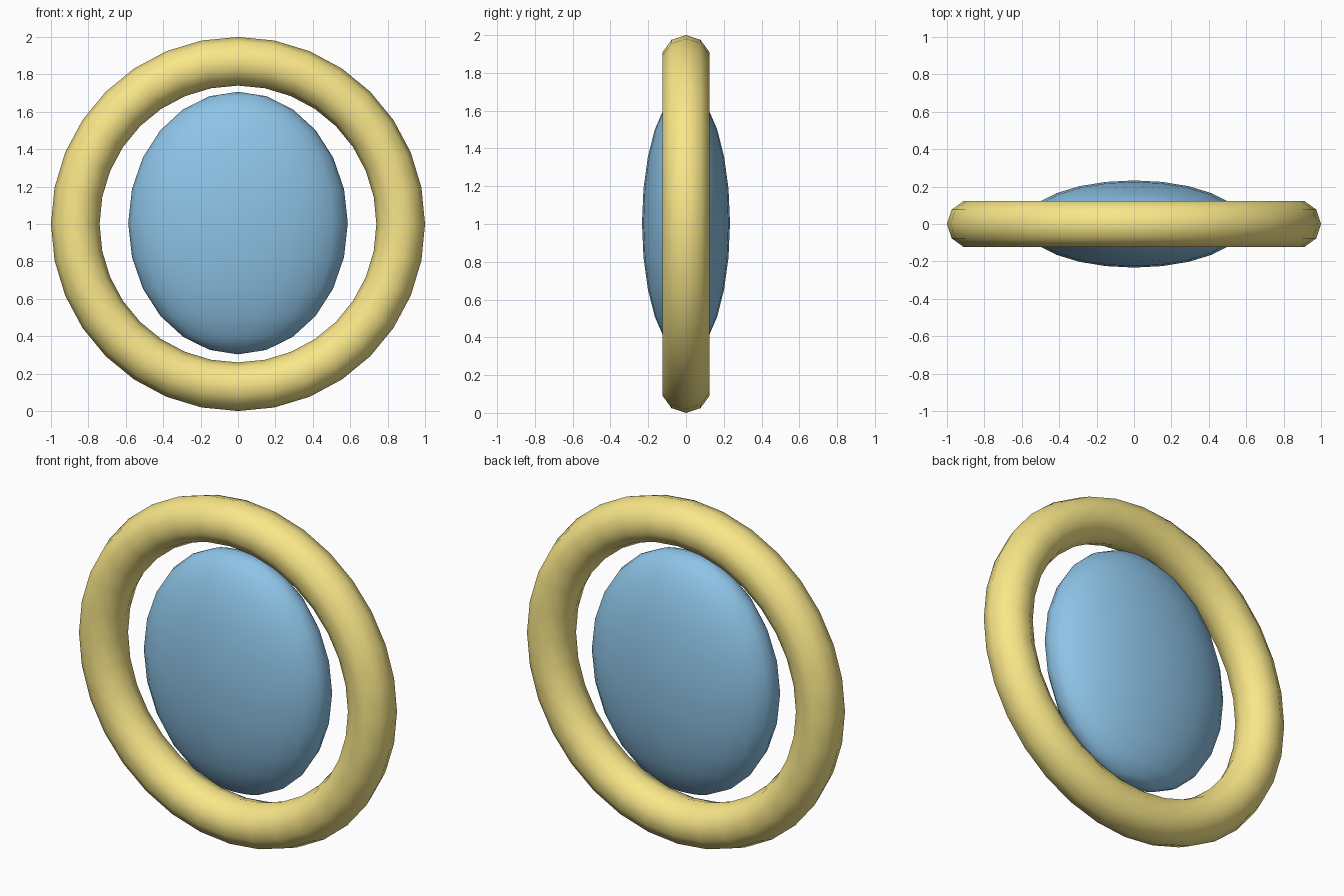
import bpy
import math

if "Cube" in bpy.data.objects:
    bpy.data.objects.remove(bpy.data.objects["Cube"])


def finish(obj, name, color):
    # name, smooth and colour a part
    obj.name = name
    bpy.ops.object.transform_apply(location=False, rotation=True, scale=True)
    bpy.ops.object.shade_smooth()
    mat = bpy.data.materials.new(name + "_colour")
    mat.diffuse_color = (*color, 1.0)
    mat.use_nodes = True
    mat.node_tree.nodes["Principled BSDF"].inputs["Base Color"].default_value = mat.diffuse_color
    obj.data.materials.append(mat)


# upright outer ring
bpy.ops.mesh.primitive_torus_add(
    major_radius=0.87, minor_radius=0.13, major_segments=32, minor_segments=10,
    location=(0, 0, 1), rotation=(math.pi / 2, 0, 0))
finish(bpy.context.object, "outer_ring", (0.95, 0.80, 0.25))

# flattened egg-shaped core
bpy.ops.mesh.primitive_uv_sphere_add(
    segments=24, ring_count=12, radius=1, location=(0, 0, 1.005))
core = bpy.context.object
core.scale = (0.587, 0.233, 0.702)
finish(core, "inner_core", (0.27, 0.55, 0.80))
